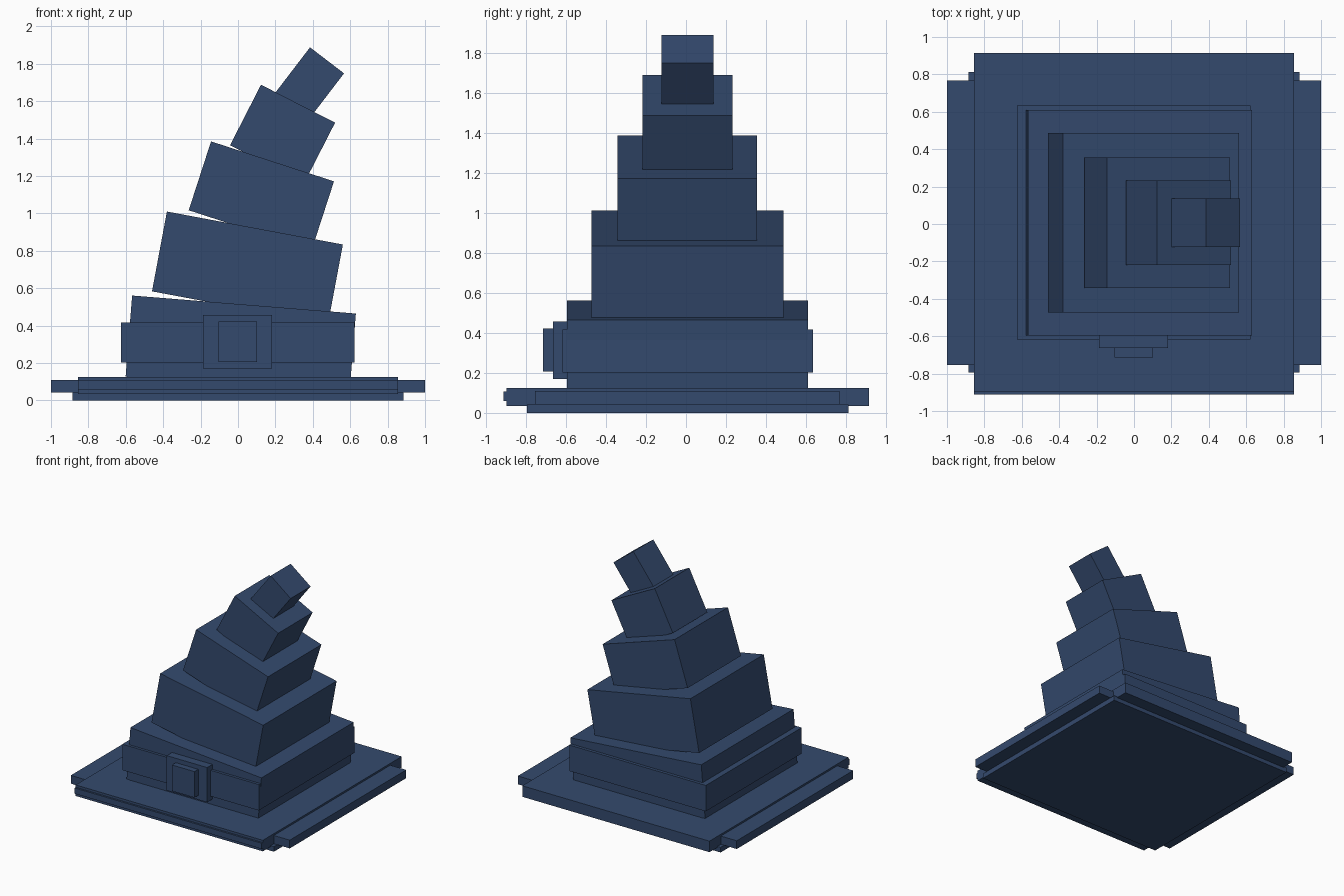
import bpy
import math
from mathutils import Matrix, Vector

if "Cube" in bpy.data.objects:
    bpy.data.objects.remove(bpy.data.objects["Cube"])

stone = bpy.data.materials.new("slate_blue")
stone.diffuse_color = (0.034, 0.068, 0.155, 1)
stone.use_nodes = True
stone.node_tree.nodes["Principled BSDF"].inputs["Base Color"].default_value = stone.diffuse_color


def box(name, x, y, z, pivot=None, tilt=0.0):
    """Box spanning the given ranges, optionally leaning towards +x about a pivot."""
    size = Vector((x[1] - x[0], y[1] - y[0], z[1] - z[0]))
    mid = Vector((x[0] + x[1], y[0] + y[1], z[0] + z[1])) / 2
    bpy.ops.mesh.primitive_cube_add(size=1)
    ob = bpy.context.object
    ob.name = name
    m = Matrix.Translation(mid) @ Matrix.Diagonal((*size, 1))
    if pivot:
        m = Matrix.Translation(pivot) @ Matrix.Rotation(math.radians(tilt), 4, "Y") @ m
    ob.data.transform(m)
    ob.data.materials.append(stone)
    return ob


# Stepped plinth
box("plinth_foot", (-0.885, 0.885), (-0.795, 0.812), (0, 0.042))
box("plinth_slab", (-0.855, 0.855), (-0.897, 0.915), (0.034, 0.125))
box("plinth_front_strip", (-0.855, 0.855), (-0.912, -0.85), (0.059, 0.106))
for name, side in (("left", -1), ("right", 1)):
    box("plinth_" + name + "_bar", sorted((side * 0.80, side)),
        (-0.753, 0.766), (0.042, 0.11))

# Leaning tiers: top-left corner x and z, width, height, half depth, tilt
tiers = [
    (-0.566, 0.561, 1.200, 0.435, 0.602, 4.6),
    (-0.380, 1.010, 0.957, 0.434, 0.479, 10.6),
    (-0.144, 1.385, 0.691, 0.387, 0.348, 18.0),
    (0.123, 1.688, 0.445, 0.363, 0.225, 27.1),
    (0.385, 1.888, 0.229, 0.325, 0.130, 37.4),
]
for i, (x, z, width, height, half, tilt) in enumerate(tiers):
    box("tier_%d" % (i + 1), (0, width), (-half, half), (-height, 0),
        (x, 0.007, z), tilt)

# Upright band around the lowest tier
box("tier_band", (-0.625, 0.622), (-0.617, 0.634), (0.202, 0.416))

# Doorway
box("door_frame", (-0.186, 0.183), (-0.664, -0.56), (0.17, 0.457))
box("door_panel", (-0.103, 0.102), (-0.714, -0.62), (0.206, 0.421))
